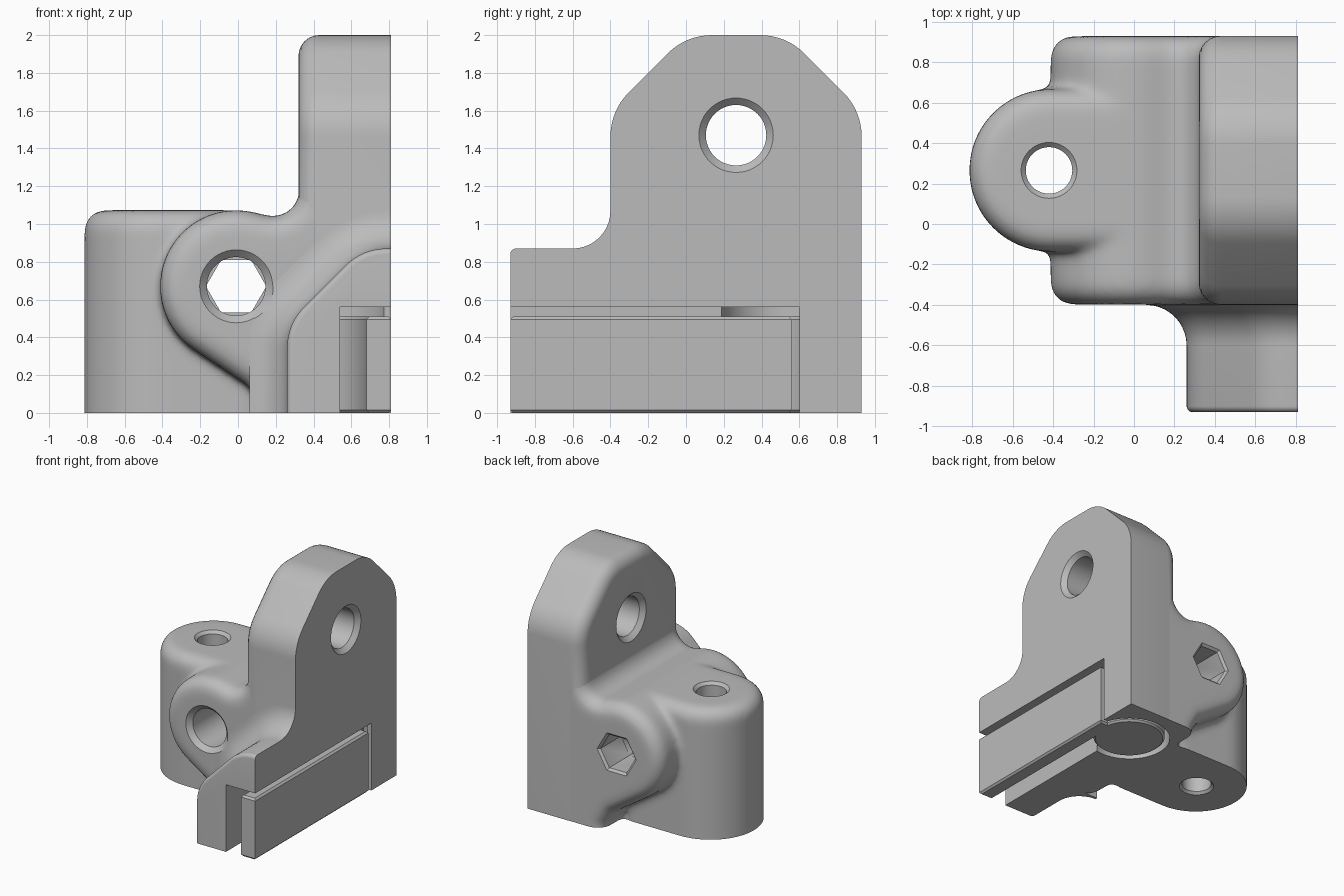
import bpy, bmesh
from math import radians, sin, cos, pi
from mathutils import Vector

cube = bpy.data.objects.get("Cube")
if cube:
    bpy.data.objects.remove(cube, do_unlink=True)

grey = bpy.data.materials.new("light_grey")
grey.use_nodes = True
GREY = (0.5, 0.5, 0.5, 1)
grey.diffuse_color = GREY
grey.node_tree.nodes["Principled BSDF"].inputs["Base Color"].default_value = GREY

# ways to place a profile point (u, v) at distance t along an axis
ALONG = {"x": lambda u, v, t: (t, u, v),
         "y": lambda u, v, t: (u, t, v),
         "z": lambda u, v, t: (u, v, t)}


def arc(cx, cy, r, a0, a1, n=8):
    return [(cx + r * cos(radians(a0 + (a1 - a0) * i / n)),
             cy + r * sin(radians(a0 + (a1 - a0) * i / n))) for i in range(n + 1)]


def circle(cx, cy, r, n=48):
    return arc(cx, cy, r, 0, 360, n)[:-1]


def rect(u0, u1, v0, v1):
    return [(u0, v0), (u1, v0), (u1, v1), (u0, v1)]


def inset(profile, d):
    """Move a closed outline inwards by d (outwards when negative)."""
    p = [Vector(q) for q in profile]
    n = len(p)
    area = sum(p[i - 1].x * p[i].y - p[i].x * p[i - 1].y for i in range(n))
    side = 1 if area > 0 else -1
    out = []
    for i in range(n):
        a = (p[i] - p[i - 1]).normalized()
        b = (p[(i + 1) % n] - p[i]).normalized()
        na, nb = Vector((-a.y, a.x)), Vector((-b.y, b.x))
        out.append(p[i] + (na + nb) * (side * d / (1 + na.dot(nb))))
    return out


def rounded(t0, t1, r0=0, r1=0, n=6):
    """Rings (position, inset) of an extrusion with rounded ends."""
    def end(t, r, s):
        if r == 0:
            return [(t, 0)]
        return [(t + s * r * (1 - cos(k * pi / 2 / n)), r * (1 - sin(k * pi / 2 / n)))
                for k in range(n, -1, -1)]
    return end(t0, r0, 1)[::-1] + end(t1, r1, -1)


def loft(name, axis, profile, rings):
    bm = bmesh.new()
    loops = [[bm.verts.new(ALONG[axis](q.x, q.y, t)) for q in inset(profile, d)]
             for t, d in rings]
    for a, b in zip(loops, loops[1:]):
        for i in range(len(a)):
            bm.faces.new((a[i - 1], a[i], b[i], b[i - 1]))
    bm.faces.new(loops[0])
    bm.faces.new(loops[-1])
    bmesh.ops.recalc_face_normals(bm, faces=bm.faces)
    mesh = bpy.data.meshes.new(name)
    bm.to_mesh(mesh)
    bm.free()
    mesh.materials.append(grey)
    ob = bpy.data.objects.new(name, mesh)
    bpy.context.collection.objects.link(ob)
    return ob


def apply(ob, kind, **settings):
    mod = ob.modifiers.new(kind.lower(), kind)
    for key, value in settings.items():
        setattr(mod, key, value)
    bpy.context.view_layer.objects.active = ob
    bpy.ops.object.modifier_apply(modifier=mod.name)


def combine(ob, operation, *others):
    for other in others:
        other.hide_render = True
        apply(ob, "BOOLEAN", operation=operation, solver="EXACT", object=other)
        bpy.data.objects.remove(other, do_unlink=True)


def drill(axis, profile, t0, t1, c0, c1):
    """Hole cutter with countersunk ends."""
    e = 0.02
    rings = [(t0 - e, -c0 - e if c0 else 0), (t0 + c0, 0),
             (t1 - c1, 0), (t1 + e, -c1 - e if c1 else 0)]
    return loft("hole_cutter", axis, profile, rings)


LOW = -0.3      # stock left below the base, trimmed later
WIDE = 0.9      # stock left beyond the flat side, trimmed later
FRONT, BACK = -0.4, 0.93
MID = 0.265

# horizontal bolt boss, flowing into the upright
body_profile = (arc(0.185, 1.18, 0.14, 360, 249.6, 12)
                + arc(-0.01, 0.67, 0.403, 69.6, 238, 32)[1:]
                + [(0.06, 0.14), (0.13, 0.02), (0.13, LOW),
                   (0.7, LOW), (0.7, 1.3), (0.325, 1.3)])
bracket = loft("bracket", "y", body_profile,
               rounded(FRONT + 0.002, BACK - 0.002, 0.11, 0.11))

# vertical bolt boss and the filler beneath
boss_profile = arc(-0.412, MID, 0.402, 90, 270, 32) + [(0.05, MID - 0.402), (0.05, MID + 0.402)]
boss = loft("vertical_boss", "z", boss_profile, rounded(LOW, 1.073, 0, 0.11))
filler = loft("filler", "z", rect(0, 0.5, MID - 0.39, MID + 0.39), rounded(LOW, 0.4))
combine(bracket, "UNION", boss, filler)

# blend the bosses into each other
apply(bracket, "REMESH", mode="VOXEL", voxel_size=0.02)
apply(bracket, "SMOOTH", factor=0.5, iterations=14)

# upright plate with cut-off, rounded shoulders
R = 0.33
plate_profile = (arc(FRONT + R, 1.463, R, 180, 135) + arc(0.137, 1.67, R, 135, 90)
                 + arc(0.393, 1.67, R, 90, 45) + arc(BACK - R, 1.463, R, 45, 0)
                 + [(BACK, LOW), (FRONT, LOW)])
plate = loft("upright_plate", "x", plate_profile, rounded(0.32, WIDE, 0.11))

# front arm, flaring where it meets the upright
arm_profile = (arc(0.56, 0.346, 0.3, 180, 135) + arc(0.784, 0.57, 0.3, 135, 90)
               + [(WIDE + 0.1, 0.87), (WIDE + 0.1, LOW), (0.26, LOW)])
flare = [(-0.6 + 0.2 * sin(k * pi / 20), -0.2 * (1 - cos(k * pi / 20))) for k in range(1, 11)]
arm = loft("front_arm", "y", arm_profile,
           rounded(-0.93, -0.6, 0.03) + flare + [(-0.38, -0.2)])
combine(bracket, "UNION", plate, arm)

# trim the flat side and the base
trim = loft("trim_block", "z", rect(-2, 0.81, -2, 2), rounded(0, 3))
combine(bracket, "INTERSECT", trim)

# clamp slot and pivot socket
PX, PY = 0.47, 0.5
slot = loft("slot_cutter", "z", rect(0.54, 1, -1.2, 0.6), rounded(-0.2, 0.56))
socket = loft("socket_cutter", "z", circle(PX, PY, 0.32), rounded(-0.2, 0.56))
combine(bracket, "DIFFERENCE", slot, socket)

# bolt holes, with a six-sided pocket at the back
combine(bracket, "DIFFERENCE",
        drill("x", circle(MID, 1.47, 0.16), 0.32, 0.81, 0.037, 0.037),
        drill("z", circle(-0.42, MID, 0.115), 0, 1.07, 0.02, 0.02),
        drill("y", circle(-0.01, 0.67, 0.155), FRONT, 0.62, 0.04, 0),
        drill("y", circle(-0.01, 0.67, 0.16, 6), 0.6, BACK, 0, 0.02))

# swinging clamp jaw with its round pivot
CH = 0.015
ends = [(0, CH), (CH, 0), (0.51 - CH, 0), (0.51, CH)]
jaw = loft("clamp_jaw", "z", rect(0.68, 0.81, -0.93, 0.56), ends)
pivot = loft("pivot", "z", circle(PX, PY, 0.28), ends)
combine(jaw, "UNION", pivot)

for ob in (bracket, jaw):
    bpy.ops.object.select_all(action="DESELECT")
    ob.select_set(True)
    bpy.context.view_layer.objects.active = ob
    bpy.ops.object.shade_smooth_by_angle(angle=radians(32))
